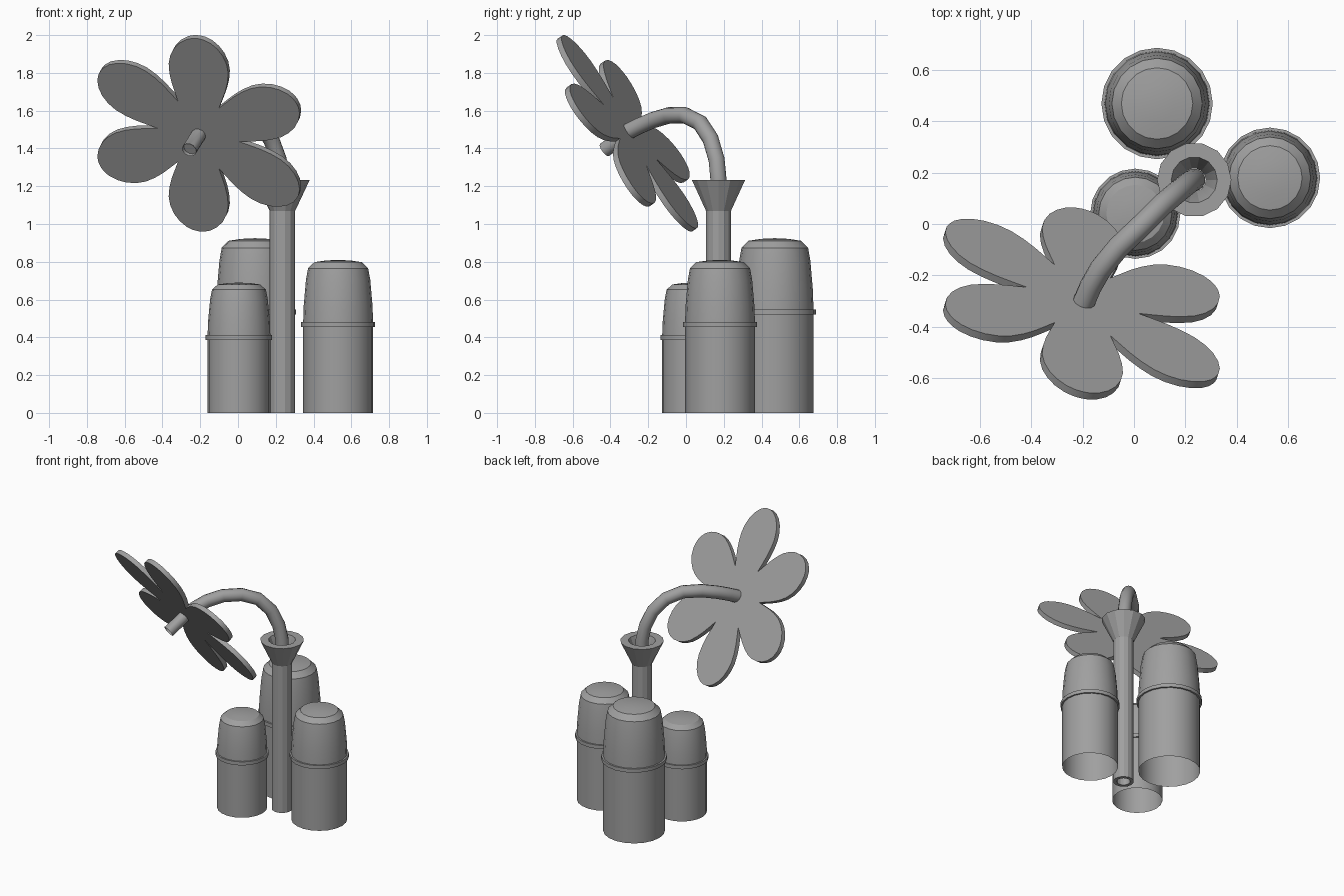
import bpy, bmesh, math
from mathutils import Vector

if "Cube" in bpy.data.objects:
    bpy.data.objects.remove(bpy.data.objects["Cube"])

grey = bpy.data.materials.new("grey")
grey.diffuse_color = (0.35, 0.35, 0.35, 1)
grey.use_nodes = True
grey.node_tree.nodes["Principled BSDF"].inputs["Base Color"].default_value = grey.diffuse_color


def finish(name, bm, angle=30):
    bmesh.ops.recalc_face_normals(bm, faces=bm.faces)
    me = bpy.data.meshes.new(name)
    bm.to_mesh(me)
    bm.free()
    ob = bpy.data.objects.new(name, me)
    bpy.context.collection.objects.link(ob)
    me.materials.append(grey)
    bpy.ops.object.select_all(action='DESELECT')
    ob.select_set(True)
    bpy.context.view_layer.objects.active = ob
    bpy.ops.object.shade_smooth_by_angle(angle=math.radians(angle))
    return ob


def lathe(name, profile, centre, sides, closed=False):
    """Revolve (radius, height) points around a vertical axis."""
    bm = bmesh.new()
    rings = []
    for r, z in profile:
        if r == 0:
            rings.append([bm.verts.new((centre[0], centre[1], z))] * sides)
        else:
            rings.append([bm.verts.new((centre[0] + r * math.cos(math.tau * i / sides),
                                        centre[1] + r * math.sin(math.tau * i / sides), z))
                          for i in range(sides)])
    pairs = list(zip(rings, rings[1:]))
    if closed:
        pairs.append((rings[-1], rings[0]))
    for a, b in pairs:
        for i in range(sides):
            j = (i + 1) % sides
            quad = list(dict.fromkeys((a[i], a[j], b[j], b[i])))
            bm.faces.new(quad)
    return finish(name, bm, 20)


def sweep(name, points, radius, sides=12, inset=None):
    """Round pipe along a list of points, with optional recessed end."""
    pts = [Vector(p) for p in points]
    bm = bmesh.new()
    rings = []
    for k, p in enumerate(pts):
        t = (pts[min(k + 1, len(pts) - 1)] - pts[max(k - 1, 0)]).normalized()
        u = t.cross(Vector((0.7, -0.7, 0))).normalized()
        v = t.cross(u)
        rings.append([bm.verts.new(p + radius * (math.cos(math.tau * i / sides) * u
                                                 + math.sin(math.tau * i / sides) * v))
                      for i in range(sides)])
    for a, b in zip(rings, rings[1:]):
        for i in range(sides):
            j = (i + 1) % sides
            bm.faces.new((a[i], a[j], b[j], b[i]))
    bm.faces.new(rings[0])
    end = bm.faces.new(rings[-1])
    if inset:
        bmesh.ops.inset_region(bm, faces=[end], thickness=inset, depth=0)
        bmesh.ops.inset_region(bm, faces=[end], thickness=0.002, depth=-0.02)
    return finish(name, bm, 40)


# Three open-bottomed canisters, each with a raised band and a stepped domed cap
for name, centre, r, h in (("small_canister", (0.005, 0.04), 0.166, 0.69),
                           ("medium_canister", (0.53, 0.18), 0.185, 0.81),
                           ("large_canister", (0.09, 0.47), 0.205, 0.925)):
    band, t = 0.578 * h, 0.013
    lathe(name, [(r, 0), (r, band - t), (r * 1.06, band - t), (r * 1.06, band + t),
                 (r, band + t), (r * 0.985, 0.70 * h), (r * 0.92, 0.87 * h),
                 (r * 0.86, 0.945 * h), (r * 0.68, 0.985 * h),
                 (r * 0.36, 0.996 * h), (0, h)], centre, 20)

# Hollow post with a flared funnel mouth
lathe("post", [(0.068, 0), (0.068, 1.07), (0.145, 1.234), (0.09, 1.234),
               (0.045, 1.11), (0.045, 0)], (0.235, 0.172), 14, closed=True)

# Curved neck rising from the funnel and bending over to the flower
sweep("neck", [(0.235, 0.172, 1.12), (0.235, 0.172, 1.235), (0.215, 0.162, 1.34),
               (0.175, 0.13, 1.45), (0.11, 0.075, 1.535), (0.03, -0.005, 1.575),
               (-0.06, -0.09, 1.575), (-0.13, -0.175, 1.55), (-0.17, -0.245, 1.52),
               (-0.2, -0.315, 1.485)], 0.044)

# Short stub at the flower centre
sweep("flower_stub", [(-0.2, -0.30, 1.485), (-0.258, -0.432, 1.392)], 0.04, inset=0.022)

# Flat flower of six petals, tilted forward and down
normal = Vector((0.35, 1, 0.7)).normalized()
up = Vector((0, -0.7, 1)).normalized()
side = normal.cross(up).normalized()
if side.x < 0:
    side = -side
middle = Vector((-0.205, -0.31, 1.48))
half = [(0.195, 0.1125), (0.25, 0.130), (0.31, 0.148), (0.37, 0.160), (0.43, 0.164),
        (0.485, 0.155), (0.535, 0.134), (0.575, 0.104), (0.605, 0.066), (0.619, 0.03)]
petal = [(d, -w) for d, w in half] + [(0.622, 0)] + [(d, w) for d, w in half[:0:-1]]
bm = bmesh.new()
outline = []
for k in range(6):
    a = math.tau * k / 6
    for d, w in petal:
        along = d * math.cos(a) - w * math.sin(a)
        across = d * math.sin(a) + w * math.cos(a)
        outline.append(bm.verts.new(middle + up * along + side * across - normal * 0.016))
face = bm.faces.new(outline)
ext = bmesh.ops.extrude_face_region(bm, geom=[face], use_keep_orig=True)
moved = [g for g in ext["geom"] if isinstance(g, bmesh.types.BMVert)]
bmesh.ops.translate(bm, verts=moved, vec=normal * 0.032)
finish("flower", bm, 35)
